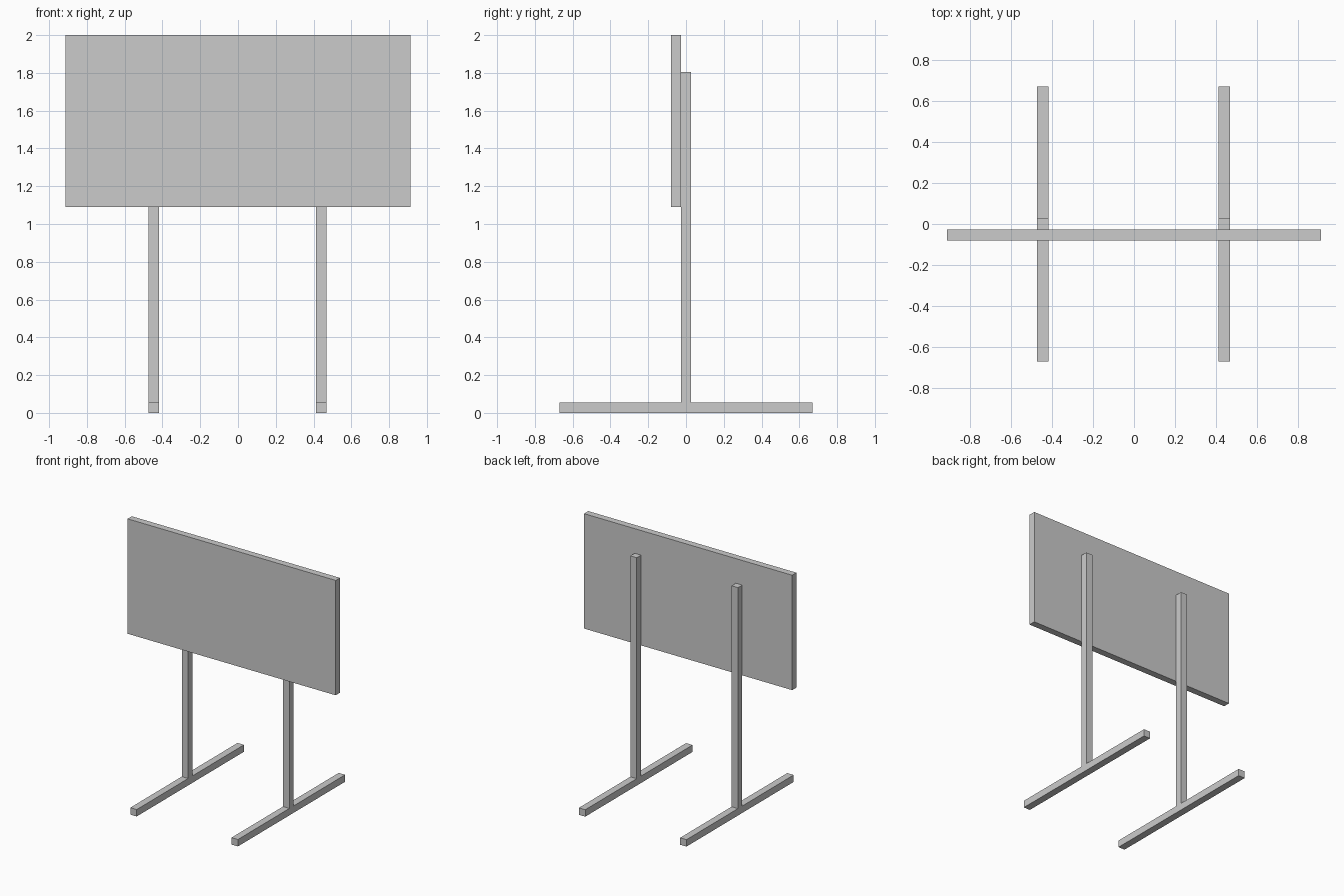
import bpy, bmesh

if "Cube" in bpy.data.objects:
    bpy.data.objects.remove(bpy.data.objects["Cube"])

PANEL_BACK = -0.027


def finish(name, bm):
    bmesh.ops.recalc_face_normals(bm, faces=bm.faces)
    mesh = bpy.data.meshes.new(name)
    bm.to_mesh(mesh)
    bm.free()
    obj = bpy.data.objects.new(name, mesh)
    bpy.context.collection.objects.link(obj)
    return obj


def extrude_x(name, profile, x0, x1):
    """Extrude a closed (y, z) profile from x0 to x1."""
    bm = bmesh.new()
    face = bm.faces.new([bm.verts.new((x0, y, z)) for y, z in profile])
    new = bmesh.ops.extrude_face_region(bm, geom=[face])["geom"]
    verts = [v for v in new if isinstance(v, bmesh.types.BMVert)]
    bmesh.ops.translate(bm, verts=verts, vec=(x1 - x0, 0, 0))
    return finish(name, bm)


# Display board
extrude_x("board", [(-0.08, 1.09), (PANEL_BACK, 1.09),
                    (PANEL_BACK, 2.0), (-0.08, 2.0)], -0.912, 0.912)

# Upright and floor foot share one inverted-T profile
half, foot, foot_top, post_top = 0.027, 0.671, 0.055, 1.805
tee = [(-foot, 0), (foot, 0), (foot, foot_top), (half, foot_top),
       (half, post_top), (-half, post_top), (-half, foot_top), (-foot, foot_top)]
for side, x in (("left", -0.446), ("right", 0.441)):
    extrude_x(f"{side}_stand", tee, x - 0.028, x + 0.028)
